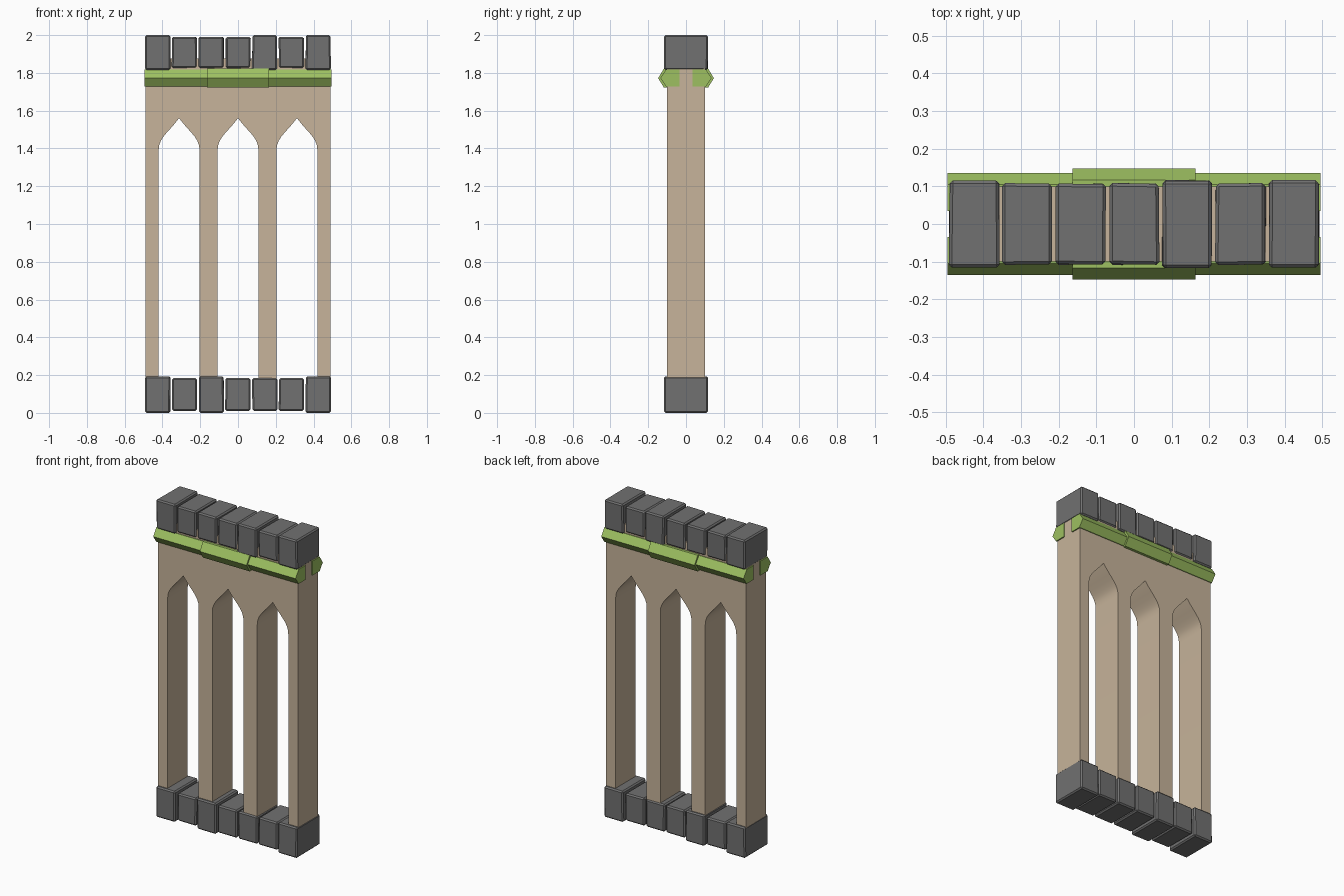
import bpy, bmesh, random
from mathutils import Vector

if "Cube" in bpy.data.objects:
    bpy.data.objects.remove(bpy.data.objects["Cube"])

random.seed(4)


def material(name, rgb):
    m = bpy.data.materials.new(name)
    m.diffuse_color = (*rgb, 1)
    m.use_nodes = True
    m.node_tree.nodes["Principled BSDF"].inputs["Base Color"].default_value = m.diffuse_color
    return m


SAND = material("sandstone", (0.57, 0.455, 0.325))
GREY = material("grey_stone", (0.165, 0.165, 0.165))
GREEN = material("green_trim", (0.34, 0.53, 0.12))


def finish(bm, name, mat):
    bmesh.ops.recalc_face_normals(bm, faces=bm.faces)
    me = bpy.data.meshes.new(name)
    bm.to_mesh(me)
    bm.free()
    ob = bpy.data.objects.new(name, me)
    bpy.context.collection.objects.link(ob)
    me.materials.append(mat)
    return ob


def extrude(name, points, offset, mat):
    """Closed 3D outline pushed along a vector."""
    bm = bmesh.new()
    face = bm.faces.new([bm.verts.new(p) for p in points])
    new = bmesh.ops.extrude_face_region(bm, geom=[face], use_keep_orig=True)["geom"]
    bmesh.ops.translate(bm, vec=Vector(offset),
                        verts=[v for v in new if isinstance(v, bmesh.types.BMVert)])
    return finish(bm, name, mat)


# Wall with three ogee openings, one continuous outline
ARCH = [(.1085, 1.385), (.106, 1.415), (.097, 1.44), (.083, 1.462),
        (.066, 1.483), (.045, 1.506), (.024, 1.53), (0, 1.56)]
BASE, TOP, HALF = 0.12, 1.875, 0.489
outline = [(-HALF, TOP), (-HALF, BASE)]
for cx in (-.312, 0, .312):
    outline.append((cx - .1085, BASE))
    outline += [(cx - x, z) for x, z in ARCH]
    outline += [(cx + x, z) for x, z in reversed(ARCH[:-1])]
    outline.append((cx + .1085, BASE))
outline += [(HALF, BASE), (HALF, TOP)]
wall = extrude("arched_wall", [(x, -.1, z) for x, z in outline], (0, .2, 0), SAND)
bpy.context.view_layer.objects.active = wall
wall.select_set(True)
bpy.ops.object.shade_smooth_by_angle(angle=0.5)
wall.select_set(False)

# Pointed trim, front and back, with a thicker middle length
for side, label in ((-1, "front"), (1, "back")):
    for x0, x1, tip, lo, hi, part in ((-.496, -.163, .1355, 1.728, 1.818, "left"),
                                      (-.163, .163, .1476, 1.722, 1.823, "middle"),
                                      (.163, .496, .1355, 1.728, 1.818, "right")):
        prof = [(.035, lo), (tip - .031, lo), (tip, 1.772), (tip - .031, hi), (.035, hi)]
        extrude(f"trim_{label}_{part}", [(x0, side * y, z) for y, z in prof],
                (x1 - x0, 0, 0), GREEN)


# Rough chamfered blocks, seven per row
def stone(name, cx, z0, z1, hy):
    bm = bmesh.new()
    bmesh.ops.create_cube(bm, size=1)
    for v in bm.verts:
        v.co = Vector((cx + v.co.x * .136, v.co.y * 2 * hy,
                       (z0 + z1) / 2 + v.co.z * (z1 - z0)))
        # pull corners slightly inwards for an uneven cut
        v.co.x -= (v.co.x - cx) * random.uniform(0, .05)
        v.co.y *= 1 - random.uniform(0, .025)
    bmesh.ops.bevel(bm, geom=bm.edges[:], offset=.008, segments=1,
                    profile=.5, affect='EDGES')
    finish(bm, name, GREY)


for row, z0, z1, large in (("base", 0, .193, (0, 2, 6)), ("top", 1.816, 2, (0, 4, 6))):
    for i in range(7):
        cx = (i - 3) * .1415
        if i in large:
            stone(f"{row}_stone_{i + 1}", cx, z0, z1, .117)
        else:
            stone(f"{row}_stone_{i + 1}", cx, z0 + .011, z1 - .009, .109)
